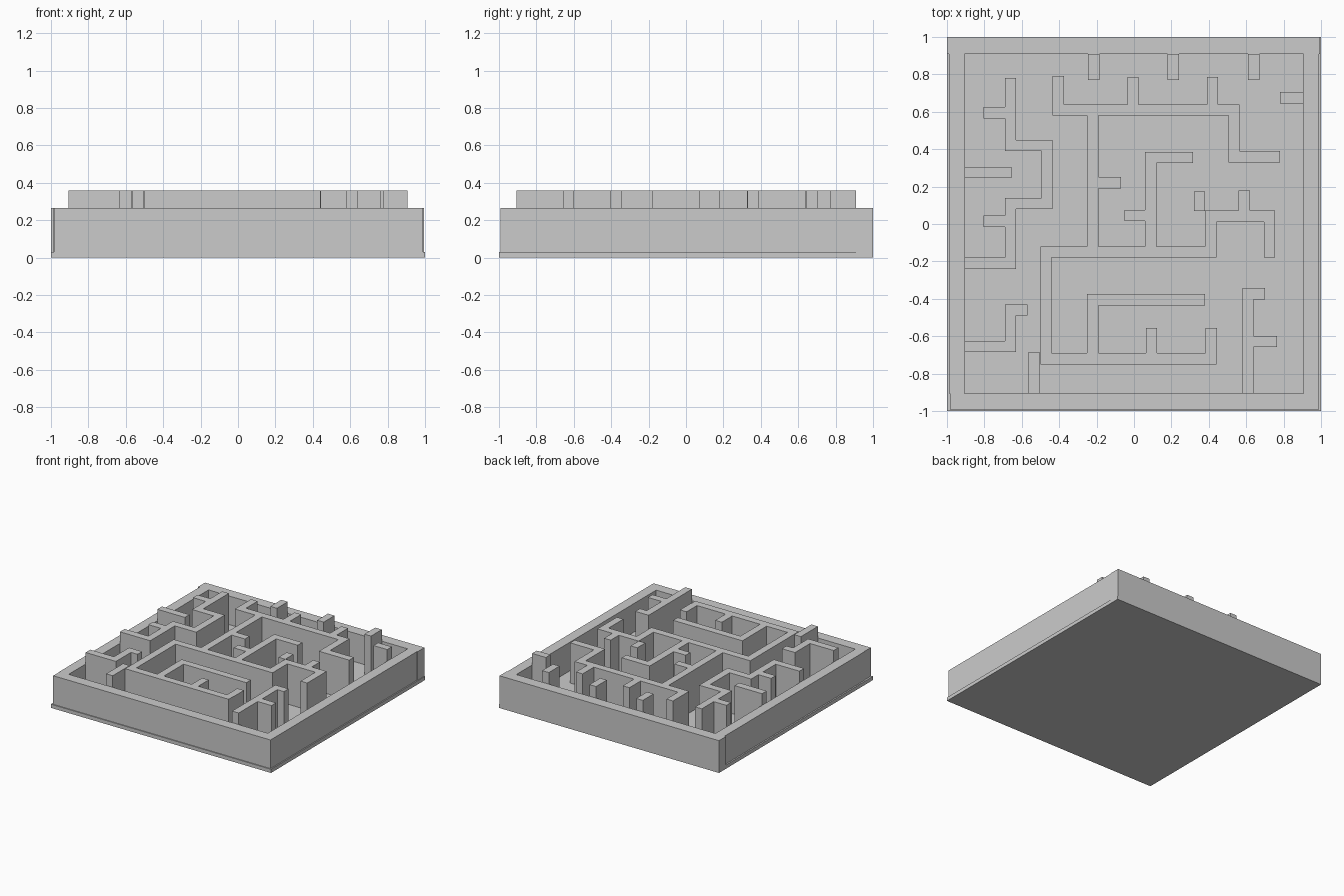
import bpy, bmesh
from mathutils import Vector

if "Cube" in bpy.data.objects:
    bpy.data.objects.remove(bpy.data.objects["Cube"])

FLOOR, RIM, TOP, HALF = 0.03, 0.265, 0.36, 0.03


def finish(name, bm):
    bmesh.ops.recalc_face_normals(bm, faces=bm.faces)
    mesh = bpy.data.meshes.new(name)
    bm.to_mesh(mesh)
    bm.free()
    ob = bpy.data.objects.new(name, mesh)
    bpy.context.collection.objects.link(ob)


def box(name, x0, x1, y0, y1, z0, z1):
    bm = bmesh.new()
    bmesh.ops.create_cube(bm, size=1)
    for v in bm.verts:
        v.co = (x1 if v.co.x > 0 else x0, y1 if v.co.y > 0 else y0, z1 if v.co.z > 0 else z0)
    finish(name, bm)


def wall(name, *paths):
    """Right-angled centre-line paths turned into mitred solid walls."""
    bm = bmesh.new()
    for path in paths:
        pts = [Vector(p) for p in path]
        norms = [Vector((a.y - b.y, b.x - a.x)).normalized() for a, b in zip(pts, pts[1:])]
        rings = []
        for i, p in enumerate(pts):
            n = norms[0] if i == 0 else norms[-1] if i == len(norms) else norms[i - 1] + norms[i]
            l, r = p + n * HALF, p - n * HALF
            rings.append([bm.verts.new((q.x, q.y, z)) for q, z in
                          ((l, FLOOR), (r, FLOOR), (r, TOP), (l, TOP))])
        for a, b in zip(rings, rings[1:]):
            for k in range(4):
                bm.faces.new((a[k], a[k - 1], b[k - 1], b[k]))
        bm.faces.new(rings[0])
        bm.faces.new(rings[-1])
    finish(name, bm)


# base plate and the four rim walls
box("base_plate", -1, 1, -1, 1, 0, FLOOR)
box("rim_back", -1, 0.995, 0.91, 1, FLOOR, RIM)
box("rim_front", -0.985, 0.99, -0.992, -0.905, FLOOR, RIM)
box("rim_left", -0.988, -0.905, -0.905, 0.91, FLOOR, RIM)
box("rim_right", 0.905, 0.99, -0.905, 0.91, FLOOR, RIM)

# short stubs growing from the rim
wall("back_stubs", *[[(x, 0.91), (x, 0.77)] for x in (-0.215, 0.21, 0.64)])
wall("right_stub", [(0.905, 0.675), (0.78, 0.675)])
wall("left_stub", [(-0.905, 0.275), (-0.655, 0.275)])
wall("front_stub", [(-0.535, -0.905), (-0.535, -0.685)])

# winding wall at the left
wall("left_winding_wall",
     [(-0.66, 0.78), (-0.66, 0.42), (-0.465, 0.42), (-0.465, 0.11),
      (-0.66, 0.11), (-0.66, -0.21), (-0.905, -0.21)],
     *[[(-0.69, y), (-0.805, y)] for y in (0.595, 0.015)])
wall("left_front_wall",
     [(-0.905, -0.655), (-0.66, -0.655), (-0.66, -0.46), (-0.57, -0.46)])

# long wall at the back, with two stubs
wall("back_long_wall",
     [(-0.405, 0.79), (-0.405, 0.61), (0.535, 0.61), (0.535, 0.36), (0.78, 0.36)],
     *[[(x, 0.64), (x, 0.785)] for x in (-0.005, 0.42)])

# spine down the middle
wall("centre_spine",
     [(-0.22, 0.58), (-0.22, -0.12)],
     [(-0.19, 0.22), (-0.07, 0.22)])
wall("centre_hook",
     [(0.09, -0.12), (0.09, 0.355), (0.315, 0.355)],
     [(0.06, 0.045), (-0.05, 0.045)])

# large loop through the centre and front
wall("front_loop_wall",
     [(0.44, -0.72), (-0.47, -0.72), (-0.47, -0.15), (0.41, -0.15),
      (0.41, 0.042), (0.725, 0.042), (0.725, -0.18)],
     [(0.35, 0.07), (0.35, 0.175)],
     [(0.59, 0.072), (0.59, 0.178)],
     [(-0.22, -0.69), (-0.22, -0.405), (0.38, -0.405)],
     *[[(x, -0.69), (x, -0.555)] for x in (0.093, 0.413)])

# wall at the front right
wall("right_front_wall",
     [(0.61, -0.905), (0.61, -0.373), (0.70, -0.373)],
     [(0.64, -0.628), (0.765, -0.628)])
